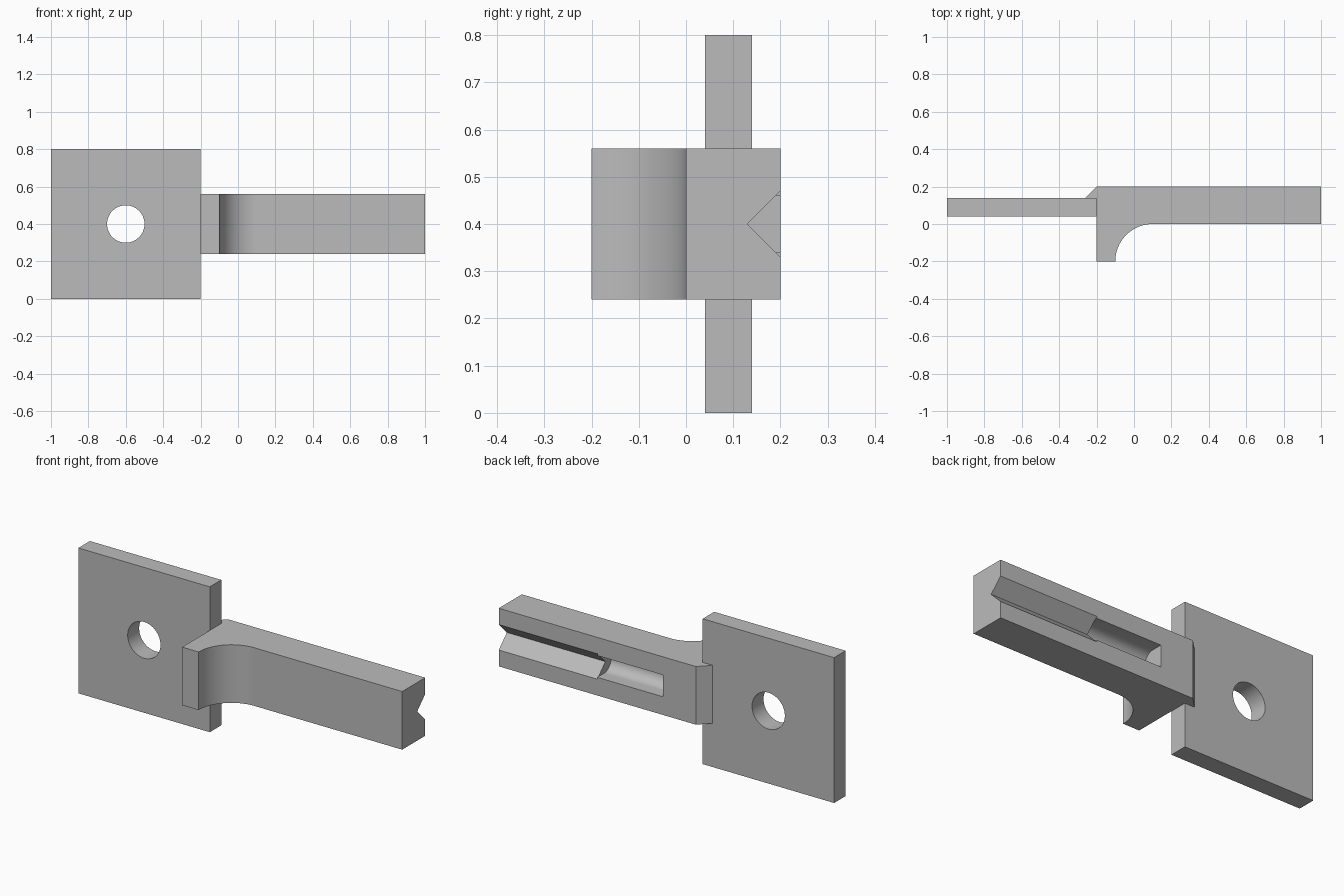
import bpy, bmesh
from math import cos, sin, pi, radians
from mathutils import Vector

cube = bpy.data.objects.get("Cube")
if cube:
    bpy.data.objects.remove(cube, do_unlink=True)

grey = bpy.data.materials.new("light_grey")
grey.use_nodes = True
color = (0.5, 0.5, 0.5, 1)
grey.diffuse_color = color
grey.node_tree.nodes["Principled BSDF"].inputs["Base Color"].default_value = color


def arc(cx, cy, r, start, end, steps=24):
    angles = [radians(start + (end - start) * i / steps) for i in range(steps + 1)]
    return [(cx + r * cos(a), cy + r * sin(a)) for a in angles]


def prism(name, outline, axis, low, high):
    """Extrude a 2D outline along the axis (0 = x, 1 = y, 2 = z)."""
    def place(u, v):
        point = [u, v]
        point.insert(axis, low)
        return point
    bm = bmesh.new()
    face = bm.faces.new([bm.verts.new(place(u, v)) for u, v in outline])
    move = Vector((0, 0, 0))
    move[axis] = high - low
    extruded = bmesh.ops.extrude_face_region(bm, geom=[face])["geom"]
    bmesh.ops.translate(bm, vec=move,
                        verts=[g for g in extruded if isinstance(g, bmesh.types.BMVert)])
    bmesh.ops.recalc_face_normals(bm, faces=bm.faces)
    mesh = bpy.data.meshes.new(name)
    bm.to_mesh(mesh)
    bm.free()
    mesh.materials.append(grey)
    obj = bpy.data.objects.new(name, mesh)
    bpy.context.collection.objects.link(obj)
    return obj


def activate(obj):
    bpy.ops.object.select_all(action="DESELECT")
    obj.select_set(True)
    bpy.context.view_layer.objects.active = obj


def cut(obj, cutter):
    mod = obj.modifiers.new("cut", "BOOLEAN")
    mod.operation = "DIFFERENCE"
    mod.solver = "EXACT"
    mod.object = cutter
    activate(obj)
    bpy.ops.object.modifier_apply(modifier=mod.name)
    bpy.data.objects.remove(cutter, do_unlink=True)


# Square mounting plate with a round hole
plate = prism("mounting_plate", [(-1, 0), (-0.2, 0), (-0.2, 0.8), (-1, 0.8)], 1, 0.04, 0.14)
cut(plate, prism("hole_cutter", arc(-0.6, 0.4, 0.1, 0, 360, 64)[:-1], 1, -0.1, 0.3))

# Arm with filleted foot at the front and a hooked lip behind the plate
profile = [(-0.2, -0.2)] + arc(0.1, -0.2, 0.2, 180, 90)
profile += [(1, 0), (1, 0.2), (-0.2, 0.2), (-0.26, 0.14), (-0.2, 0.14)]
arm = prism("arm", profile, 2, 0.24, 0.56)

# V groove open at the free end, then a round-bottomed slot
cut(arm, prism("groove_cutter", [(0.13, 0.4), (0.23, 0.3), (0.23, 0.5)], 0, 0.4, 1.1))
slot = [(0.25, 0.46)] + arc(0.14, 0.4, 0.06, 90, 270) + [(0.25, 0.34)]
cut(arm, prism("slot_cutter", slot, 0, 0, 0.4))

for part in (plate, arm):
    activate(part)
    bpy.ops.object.shade_smooth_by_angle(angle=pi / 6)
